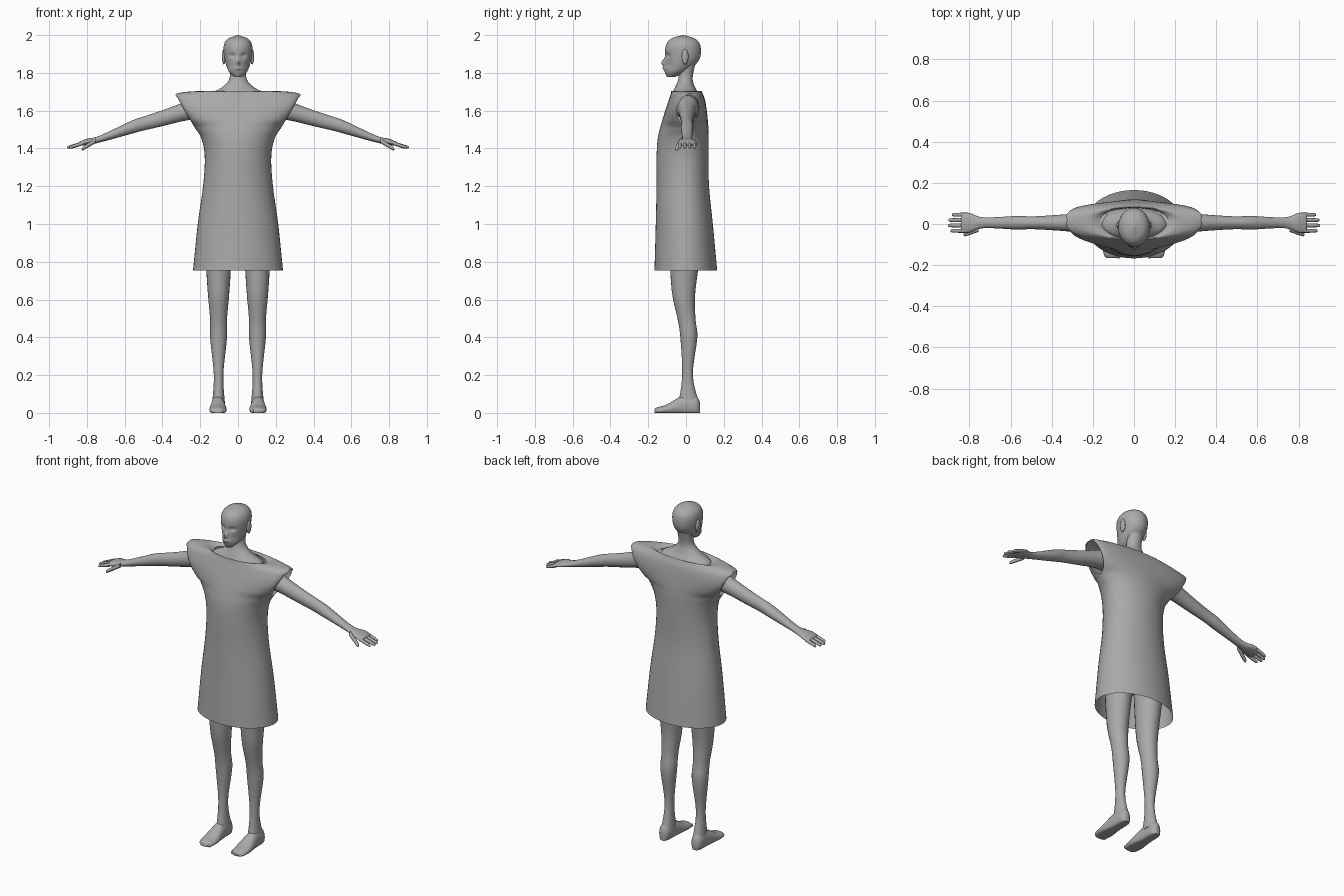
import bpy, bmesh, math
from mathutils import Vector

if "Cube" in bpy.data.objects:
    bpy.data.objects.remove(bpy.data.objects["Cube"])

shade = (0.4, 0.4, 0.4, 1)
grey = bpy.data.materials.new("plain_grey")
grey.use_nodes = True
grey.diffuse_color = shade
grey.node_tree.nodes["Principled BSDF"].inputs["Base Color"].default_value = shade

# Directions spanning the cross-section of a part that runs along each axis
X, Y, Z = Vector((1, 0, 0)), Vector((0, 1, 0)), Vector((0, 0, 1))
SECTION = {'x': (Y, Z), 'y': (X, Z), 'z': (X, Y)}


def blend(before, start, end, after, t):
    """Smooth curve value between start and end."""
    slope_in, slope_out = (end - before) / 2, (after - start) / 2
    ease = t * t * (3 - 2 * t)
    return (start + (end - start) * ease
            + slope_in * t * (1 - t) * (1 - t) - slope_out * t * t * (1 - t))


def spline(rows, steps):
    """Fill smooth in-between rows through the given rows."""
    padded = [rows[0], *rows, rows[-1]]
    filled = []
    for window in zip(padded, padded[1:], padded[2:], padded[3:]):
        for step in range(steps):
            filled.append([blend(*values, step / steps) for values in zip(*window)])
    return filled + [list(rows[-1])]


def bridge(bm, rings, closed):
    """Join neighbouring rings of vertices with quads."""
    for low, high in zip(rings, rings[1:]):
        count = len(low)
        for j in range(count if closed else count - 1):
            k = (j + 1) % count
            bm.faces.new((low[j], low[k], high[k], high[j]))


def finish(name, bm, mirror=False):
    bmesh.ops.remove_doubles(bm, verts=bm.verts, dist=0.0004)
    bmesh.ops.recalc_face_normals(bm, faces=bm.faces)
    mesh = bpy.data.meshes.new(name)
    bm.to_mesh(mesh)
    bm.free()
    mesh.materials.append(grey)
    part = bpy.data.objects.new(name, mesh)
    bpy.context.collection.objects.link(part)
    if mirror:
        part.modifiers.new("mirror", 'MIRROR').use_mirror_merge = False
    bpy.ops.object.select_all(action='DESELECT')
    part.select_set(True)
    bpy.context.view_layer.objects.active = part
    bpy.ops.object.shade_smooth_by_angle(angle=math.radians(70))


def loft(name, axis, rows, sides=24, steps=4, mirror=False, shape=None):
    """Closed tube of ellipses; each row is x, y, z and the two radii."""
    across, up = SECTION[axis]
    bm = bmesh.new()
    rings = []
    for x, y, z, wide, tall in spline(rows, steps):
        ring = []
        for j in range(sides):
            turn = math.tau * j / sides
            point = Vector((x, y, z)) + across * wide * math.cos(turn) + up * tall * math.sin(turn)
            point.z = max(point.z, 0)
            if shape:
                shape(point)
            ring.append(bm.verts.new(point))
        rings.append(ring)
    bridge(bm, rings, closed=True)
    bm.faces.new(rings[0])
    bm.faces.new(rings[-1])
    finish(name, bm, mirror)


def upright(rows, x=0):
    """Turn height, half width, front and back into loft rows."""
    return [(x, (front + back) / 2, z, width, (back - front) / 2)
            for z, width, front, back in rows]


def finger_or_toe(name, axis, start, end, radius):
    """Slim tapering digit with a rounded tip."""
    start, end = Vector(start), Vector(end)
    rows = []
    for along, size in ((0, 1), (0.5, 0.95), (0.9, 0.8), (1, 0.3)):
        rows.append((*start.lerp(end, along), radius * size, radius * size))
    loft(name, axis, rows, sides=10, mirror=True)


# Features pushed out of or into the face: x, z, spread in x and z, depth
FEATURES = {
    "nose": (0, 1.855, 0.01, 0.02, 0.02),
    "lips": (0, 1.823, 0.02, 0.008, 0.01),
    "eye_socket": (0.03, 1.892, 0.015, 0.01, -0.014),
    "cheek": (0.045, 1.84, 0.015, 0.02, -0.006),
}


def carve_face(point):
    if point.y > -0.03:
        return
    side, moved = abs(point.x), 0
    for x, z, spread_x, spread_z, depth in FEATURES.values():
        distance = ((side - x) / spread_x) ** 2 + ((point.z - z) / spread_z) ** 2
        moved += depth * math.exp(-distance)
    point.y -= moved


# Head, with closely spaced rings for the face
head = [(1.778, 0.02, -0.1, -0.06), (1.81, 0.05, -0.113, 0.01), (1.87, 0.07, -0.11, 0.07),
        (1.94, 0.076, -0.108, 0.077), (1.98, 0.054, -0.08, 0.05), (2, 0.002, -0.02, -0.01)]
loft("head", 'z', upright(head), sides=64, steps=10, shape=carve_face)

# Ears
ear = []
for step in range(-4, 5):
    angle = step / 4 * math.pi / 2
    size = math.cos(angle) + 0.02
    ear.append((0.075, -0.005, 1.885 + 0.04 * math.sin(angle), 0.01 * size, 0.018 * size))
loft("ear", 'z', ear, sides=14, steps=1, mirror=True)

# Neck and torso
torso = [(0.9, 0.12, -0.07, 0.08), (1, 0.16, -0.09, 0.1), (1.25, 0.13, -0.09, 0.08),
         (1.5, 0.15, -0.11, 0.09), (1.62, 0.17, -0.1, 0.09), (1.685, 0.155, -0.075, 0.07),
         (1.72, 0.09, -0.06, 0.05), (1.77, 0.045, -0.04, 0.035), (1.85, 0.045, -0.035, 0.05)]
loft("torso", 'z', upright(torso), sides=32)

# Legs
leg = [(0.05, 0.034, -0.04, 0.07), (0.2, 0.025, -0.02, 0.036), (0.4, 0.045, -0.03, 0.06),
       (0.5, 0.045, -0.045, 0.05), (0.65, 0.058, -0.076, 0.05), (0.92, 0.075, -0.09, 0.09)]
loft("leg", 'z', upright(leg, x=0.103), mirror=True)

# Feet, flat underneath: distance back, half width and height of the instep
foot = [(0.073, 0.015, 0.06), (0.05, 0.032, 0.09), (-0.02, 0.036, 0.09),
        (-0.1, 0.046, 0.045), (-0.15, 0.04, 0.03), (-0.166, 0.025, 0.02)]
loft("foot", 'y', [(0.106, y, top * 0.4, width, top * 0.6) for y, width, top in foot], mirror=True)

# Toes, stepping back towards the little one
for i in range(5):
    x, y, radius = 0.075 + 0.016 * i, -0.167 + 0.005 * i, 0.011 - 0.001 * i
    finger_or_toe(f"toe_{i + 1}", 'y', (x, y + 0.05, 0.014), (x, y, 0.01), radius)

# Arms running into flat palms: distance out, height, half depth and half thickness
arm = [(0.1, 1.615, 0.065, 0.07), (0.2, 1.617, 0.06, 0.063), (0.28, 1.597, 0.046, 0.05),
       (0.4, 1.56, 0.036, 0.042), (0.5, 1.532, 0.031, 0.037), (0.57, 1.51, 0.033, 0.034),
       (0.73, 1.45, 0.026, 0.018), (0.8, 1.435, 0.048, 0.016), (0.84, 1.424, 0.046, 0.011)]
loft("arm", 'x', [(x, 0.006, z, depth, thick) for x, z, depth, thick in arm], mirror=True)

# Fingers and thumb
tips = {"index": 0.892, "middle": 0.905, "ring": 0.902, "little": 0.885}
for i, (name, tip) in enumerate(tips.items()):
    y = -0.033 + 0.026 * i
    finger_or_toe(name + "_finger", 'x', (0.82, y, 1.428), (tip, y, 1.405), 0.01)
finger_or_toe("thumb", 'x', (0.755, -0.025, 1.44), (0.828, -0.052, 1.395), 0.013)

# Dress: front and back panels meeting at the sides, parted by arched sleeve openings
panels = [(0.755, 0.238, -0.167, 0.165), (1, 0.213, -0.16, 0.142), (1.2, 0.185, -0.156, 0.122),
          (1.35, 0.176, -0.156, 0.12), (1.45, 0.193, -0.15, 0.12), (1.52, 0.235, -0.134, 0.118),
          (1.6, 0.282, -0.11, 0.11), (1.66, 0.315, -0.09, 0.1), (1.69, 0.325, -0.08, 0.088),
          (1.703, 0.22, -0.078, 0.082), (1.688, 0.165, -0.076, 0.078)]
sleeve_bottom, sleeve_top = 1.52, 1.688
columns = 24
dress = bmesh.new()
for back in (False, True):
    grid = []
    for z, width, front_y, back_y in spline(panels, 5):
        rise = min(max((z - sleeve_bottom) / (sleeve_top - sleeve_bottom), 0), 1)
        gap = 0.058 * math.sqrt(max(math.sin(math.pi * rise), 0))
        edge = 0.02 * rise + (gap if back else -gap)
        middle = back_y if back else front_y
        row = []
        for j in range(columns + 1):
            turn = math.pi * j / columns
            y = edge + (middle - edge) * math.sin(turn)
            row.append(dress.verts.new((width * math.cos(turn), y, z)))
        grid.append(row)
    bridge(dress, grid, closed=False)
finish("dress", dress)
